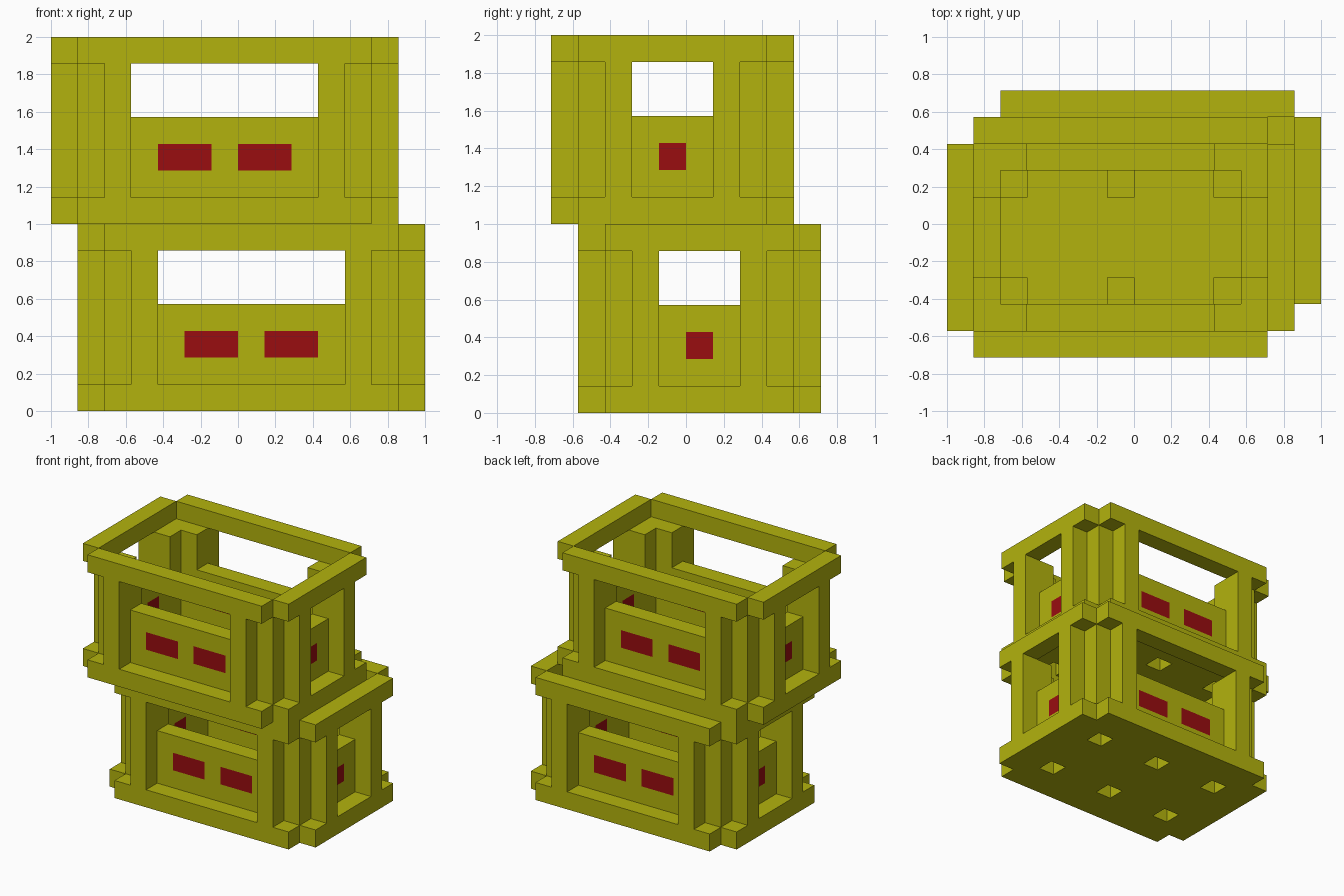
import bpy, bmesh

if "Cube" in bpy.data.objects:
    bpy.data.objects.remove(bpy.data.objects["Cube"])

U = 1 / 7            # one block of the model's grid
NX, NY = 13, 9       # crate footprint in blocks


def material(name, colour):
    m = bpy.data.materials.new(name)
    m.diffuse_color = (*colour, 1)
    m.use_nodes = True
    m.node_tree.nodes["Principled BSDF"].inputs["Base Color"].default_value = m.diffuse_color
    return m


MATS = [material("mustard yellow", (0.45, 0.45, 0.004)),
        material("dark red", (0.32, 0.004, 0.005))]


def block(x0, x1, y0, y1, z0, z1):
    return {(x, y, z) for x in range(x0, x1)
            for y in range(y0, y1) for z in range(z0, z1)}


def flip_x(cells):
    return {(NX - 1 - x, y, z) for x, y, z in cells}


def flip_y(cells):
    return {(x, NY - 1 - y, z) for x, y, z in cells}


def build(name, cells, offset, red=frozenset()):
    """Skin a set of grid blocks with outward faces only."""
    bm = bmesh.new()
    verts = {}

    def vert(p):
        if p not in verts:
            verts[p] = bm.verts.new([(p[i] + offset[i]) * U for i in range(3)])
        return verts[p]

    for c in sorted(cells):
        for axis in range(3):
            for side in (0, 1):
                n = list(c)
                n[axis] += 2 * side - 1
                if tuple(n) in cells:
                    continue
                a, b = (axis + 1) % 3, (axis + 2) % 3
                loop = []
                for da, db in ((0, 0), (1, 0), (1, 1), (0, 1)):
                    p = list(c)
                    p[axis] += side
                    p[a] += da
                    p[b] += db
                    loop.append(vert(tuple(p)))
                face = bm.faces.new(loop if side else loop[::-1])
                face.material_index = 1 if c in red else 0
    mesh = bpy.data.meshes.new(name)
    bm.to_mesh(mesh)
    bm.free()
    for m in MATS:
        mesh.materials.append(m)
    bpy.context.collection.objects.link(bpy.data.objects.new(name, mesh))


def crate(label, offset):
    # floor slab with protruding bottom rails and six square holes
    floor = block(1, 12, 0, 9, 0, 1) | block(0, 13, 1, 8, 0, 1)
    floor -= {(x, y, 0) for x in (2, 6, 10) for y in (2, 6)}
    build(label + "_floor", floor, offset)

    # top rim: four rails meeting at the corners
    long_rail = block(1, 12, 0, 1, 6, 7)
    end_rail = block(0, 1, 1, 8, 6, 7)
    build(label + "_front_rail", long_rail, offset)
    build(label + "_back_rail", flip_y(long_rail), offset)
    build(label + "_left_rail", end_rail, offset)
    build(label + "_right_rail", flip_x(end_rail), offset)

    # stepped corner posts: inner L plus two outer uprights
    post = (block(1, 3, 1, 2, 1, 6) | block(1, 2, 1, 3, 1, 6)
            | block(2, 3, 0, 1, 1, 6) | block(0, 1, 2, 3, 1, 6))
    build(label + "_front_left_post", post, offset)
    build(label + "_front_right_post", flip_x(post), offset)
    build(label + "_back_left_post", flip_y(post), offset)
    build(label + "_back_right_post", flip_x(flip_y(post)), offset)

    # recessed half-height panels with red markers
    panel = block(3, 10, 1, 2, 1, 4)
    marks = block(4, 6, 1, 2, 2, 3) | block(7, 9, 1, 2, 2, 3)
    build(label + "_front_panel", panel, offset, marks)
    build(label + "_back_panel", flip_y(panel), offset, flip_y(marks))
    panel = block(1, 2, 3, 6, 1, 4)
    marks = block(1, 2, 4, 5, 2, 3)
    build(label + "_left_panel", panel, offset, marks)
    build(label + "_right_panel", flip_x(panel), offset, flip_x(marks))


# two stacked crates, shifted one block against each other
crate("lower_crate", (-6, -4, 0))
crate("upper_crate", (-7, -5, 7))
